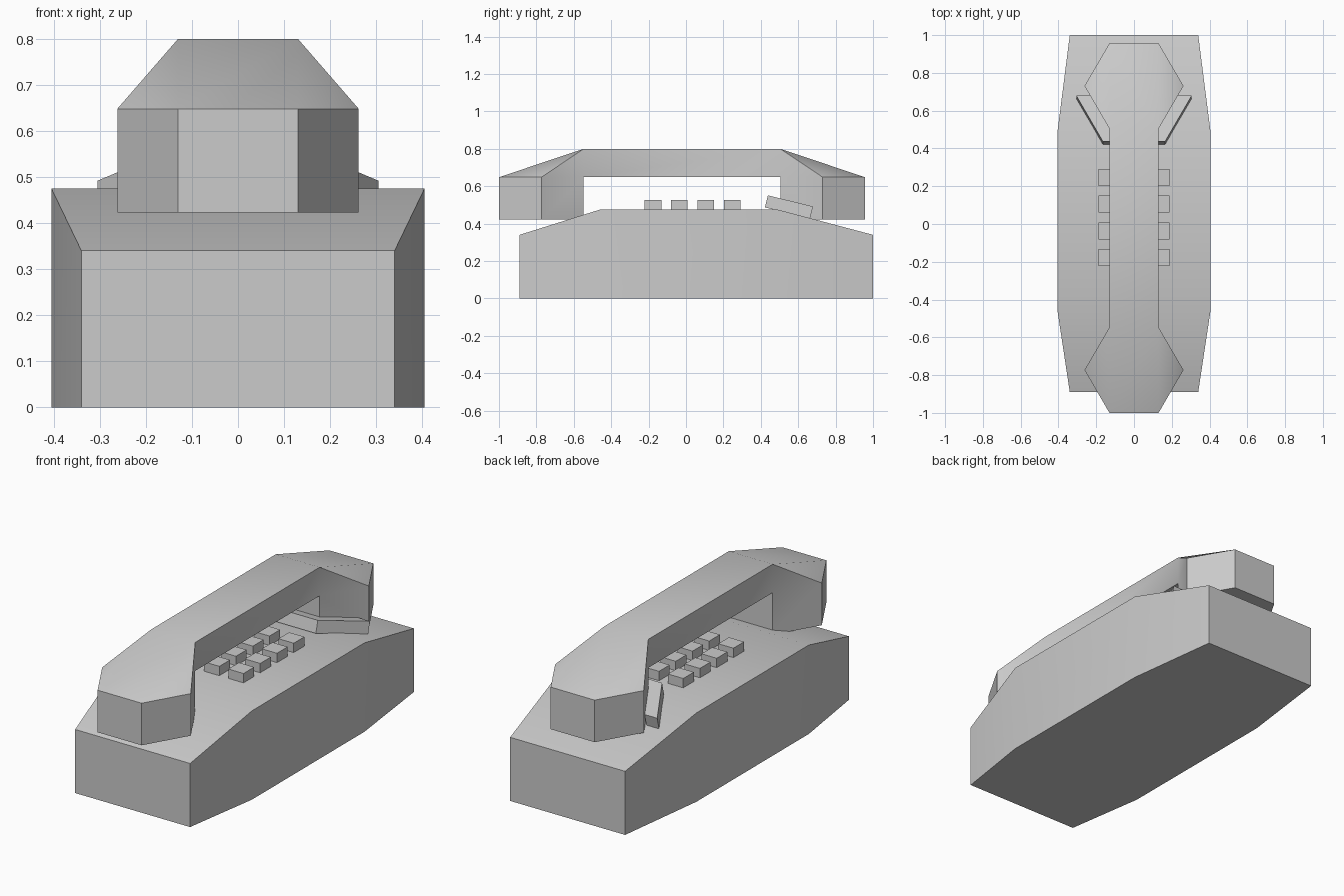
import bpy
import math

cube = bpy.data.objects.get("Cube")
if cube:
    bpy.data.objects.remove(cube, do_unlink=True)

import bmesh

# Single plastic colour
GREY = (0.6, 0.6, 0.6, 1.0)
plastic = bpy.data.materials.new("grey_plastic")
plastic.use_nodes = True
plastic.diffuse_color = GREY
plastic.node_tree.nodes["Principled BSDF"].inputs["Base Color"].default_value = GREY


def add_part(name, verts, faces, angle=35):
    """Make an object from points and faces, with outward normals and sharp corners kept."""
    mesh = bpy.data.meshes.new(name)
    mesh.from_pydata(verts, [], faces)
    bm = bmesh.new()
    bm.from_mesh(mesh)
    bmesh.ops.recalc_face_normals(bm, faces=bm.faces)
    bm.to_mesh(mesh)
    bm.free()
    mesh.materials.append(plastic)
    obj = bpy.data.objects.new(name, mesh)
    bpy.context.collection.objects.link(obj)
    bpy.ops.object.select_all(action="DESELECT")
    obj.select_set(True)
    bpy.context.view_layer.objects.active = obj
    bpy.ops.object.shade_smooth_by_angle(angle=math.radians(angle))
    return obj


def add_prism(name, outline, place):
    """Extrude a plan outline; place(x, y, level) puts each point, level 0 is the bottom."""
    n = len(outline)
    verts = [place(x, y, level) for level in (0, 1) for x, y in outline]
    faces = [tuple(range(n)), tuple(range(n, 2 * n))]
    faces += [(i, (i + 1) % n, (i + 1) % n + n, i + n) for i in range(n)]
    return add_part(name, verts, faces)


# Body: four cross-sections along y (y, half width, top height)
stations = [(-0.89, 0.34, 0.34), (-0.46, 0.405, 0.475), (0.49, 0.405, 0.475), (1.0, 0.34, 0.34)]
verts, faces = [], [(0, 1, 2, 3), (12, 13, 14, 15)]
for y, w, top in stations:
    verts += [(-w, y, 0), (w, y, 0), (w, y, top), (-w, y, top)]
for s in range(0, 12, 4):
    faces += [(s + i, s + (i + 1) % 4, s + 4 + (i + 1) % 4, s + 4 + i) for i in range(4)]
add_part("phone_body", verts, faces)

# Handset: two hexagonal ends with sloped tops, joined by a straight grip
W, MID_W = 0.13, 0.262
BOTTOM, SHOULDER, TOP = 0.423, 0.648, 0.8
verts, faces = [], []
for outer, mid, inner in ((-1.0, -0.773, -0.547), (0.957, 0.731, 0.504)):
    k = len(verts)
    plan = [(-W, outer), (W, outer), (MID_W, mid), (W, inner), (-W, inner), (-MID_W, mid)]
    verts += [(x, y, z) for z in (BOTTOM, SHOULDER) for x, y in plan]
    verts += [(W, inner, TOP), (-W, inner, TOP)]
    end = [(0, 1, 2, 3, 4, 5)]                                     # underside
    end += [(i, (i + 1) % 6, (i + 1) % 6 + 6, i + 6) for i in range(6)]  # walls
    end += [(6, 7, 12, 13), (7, 8, 12), (6, 11, 13), (8, 9, 12), (11, 10, 13)]  # slopes
    faces += [tuple(i + k for i in f) for f in end]
ring = (9, 12, 13, 10)
for a, b in zip(ring, ring[1:] + ring[:1]):
    faces.append((a, b, b + 14, a + 14))
add_part("handset", verts, faces)

# Keypad: three columns by four rows
H = 0.045
for row, y in enumerate((-0.177, -0.036, 0.106, 0.247)):
    for col, x in enumerate((-0.143, 0.0, 0.143)):
        square = [(x - H, y - H), (x + H, y - H), (x + H, y + H), (x - H, y + H)]
        add_prism(f"key_{row + 1}_{col + 1}", square,
                  lambda px, py, level: (px, py, 0.525 if level else 0.465))

# Cradle: flared bracket lying along the rear slope
half = [(0.165, 0.422), (0.305, 0.663), (0.23, 0.663), (0.13, 0.49)]
outline = half + [(-x, y) for x, y in reversed(half)]
add_prism("handset_cradle", outline,
          lambda x, y, level: (x, y + 0.016 * level, 0.487 - 0.245 * (y - 0.422) + 0.064 * level))
